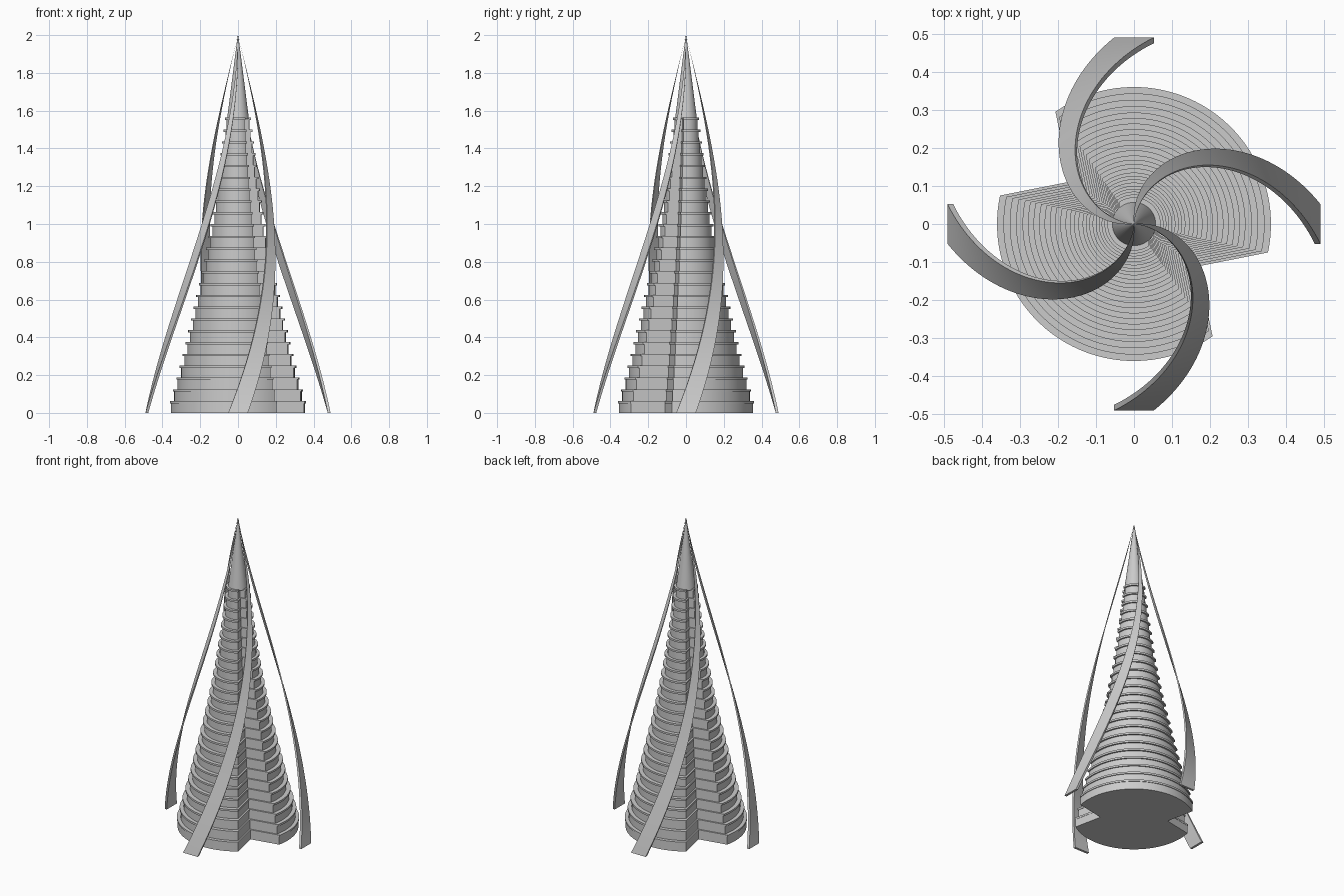
import bpy, bmesh, math
from math import cos, sin, radians, pi

if "Cube" in bpy.data.objects:
    bpy.data.objects.remove(bpy.data.objects["Cube"])

PITCH, FLOORS = 0.0625, 25
RADII = [0.36, 0.293, 0.235, 0.18, 0.135, 0.1, 0.07]   # every 0.25 in height


def floor_radius(z):
    k = min(int(z / 0.25), len(RADII) - 2)
    f = z / 0.25 - k
    return RADII[k] * (1 - f) + RADII[k + 1] * f


def make_object(name, bm):
    bmesh.ops.recalc_face_normals(bm, faces=bm.faces)
    me = bpy.data.meshes.new(name)
    bm.to_mesh(me)
    bm.free()
    ob = bpy.data.objects.new(name, me)
    bpy.context.collection.objects.link(ob)
    bpy.context.view_layer.objects.active = ob
    ob.select_set(True)
    bpy.ops.object.shade_smooth_by_angle(angle=radians(30))
    ob.select_set(False)
    return ob


# plan of one floor: two round lobes split by opposite V notches
def floor_plan(r):
    pts = []
    for turn in (0, pi):
        for i in range(41):
            a = turn + radians(-12 + i * 137 / 40)
            pts.append((r * cos(a), r * sin(a)))
        a = turn + radians(-33.5 + 180)
        pts.append((0.56 * r * cos(a), 0.56 * r * sin(a)))
    return pts


def add_slab(bm, r, z0, z1):
    plan = floor_plan(r)
    low = [bm.verts.new((x, y, z0)) for x, y in plan]
    high = [bm.verts.new((x, y, z1)) for x, y in plan]
    bm.faces.new(low[::-1])
    bm.faces.new(high)
    for i in range(len(plan)):
        j = (i + 1) % len(plan)
        bm.faces.new((low[i], low[j], high[j], high[i]))


# stacked floors: recessed wall plus projecting lip
walls, lips = bmesh.new(), bmesh.new()
for i in range(FLOORS):
    z = i * PITCH
    r = floor_radius(z)
    add_slab(walls, r - 0.004 - 0.006 * min(1, i / 4), z, z + PITCH - 0.01)
    add_slab(lips, r, z + PITCH - 0.012, z + PITCH)
make_object("floor_walls", walls)
make_object("floor_lips", lips)

# smooth spire on top of the floors
bm = bmesh.new()
bmesh.ops.create_cone(bm, cap_ends=True, segments=48, radius1=0.058, radius2=0.002, depth=0.44)
bmesh.ops.translate(bm, verts=bm.verts, vec=(0, 0, 1.555))
bmesh.ops.translate(bm, verts=bm.verts, vec=(0, 0, 0.22))
make_object("spire", bm)

# four tapering fins, each a quarter turn from ground to tip
STEPS = 48
for n, name in enumerate(("front", "right", "back", "left")):
    bm = bmesh.new()
    rings = []
    for s in range(STEPS + 1):
        t = s / STEPS
        k = max(1 - t, 0.006)
        a = radians(-90 + 90 * n + 90 * t)
        ring = []
        for rad, tan in ((0.475, -0.052), (0.49, -0.052), (0.49, 0.052), (0.475, 0.052)):
            x = k * (rad * cos(a) - tan * sin(a))
            y = k * (rad * sin(a) + tan * cos(a))
            ring.append(bm.verts.new((x, y, 2 * t)))
        rings.append(ring)
    for lo, hi in zip(rings, rings[1:]):
        for c in range(4):
            d = (c + 1) % 4
            bm.faces.new((lo[c], lo[d], hi[d], hi[c]))
    bm.faces.new(rings[0][::-1])
    bm.faces.new(rings[-1])
    make_object(name + "_fin", bm)
